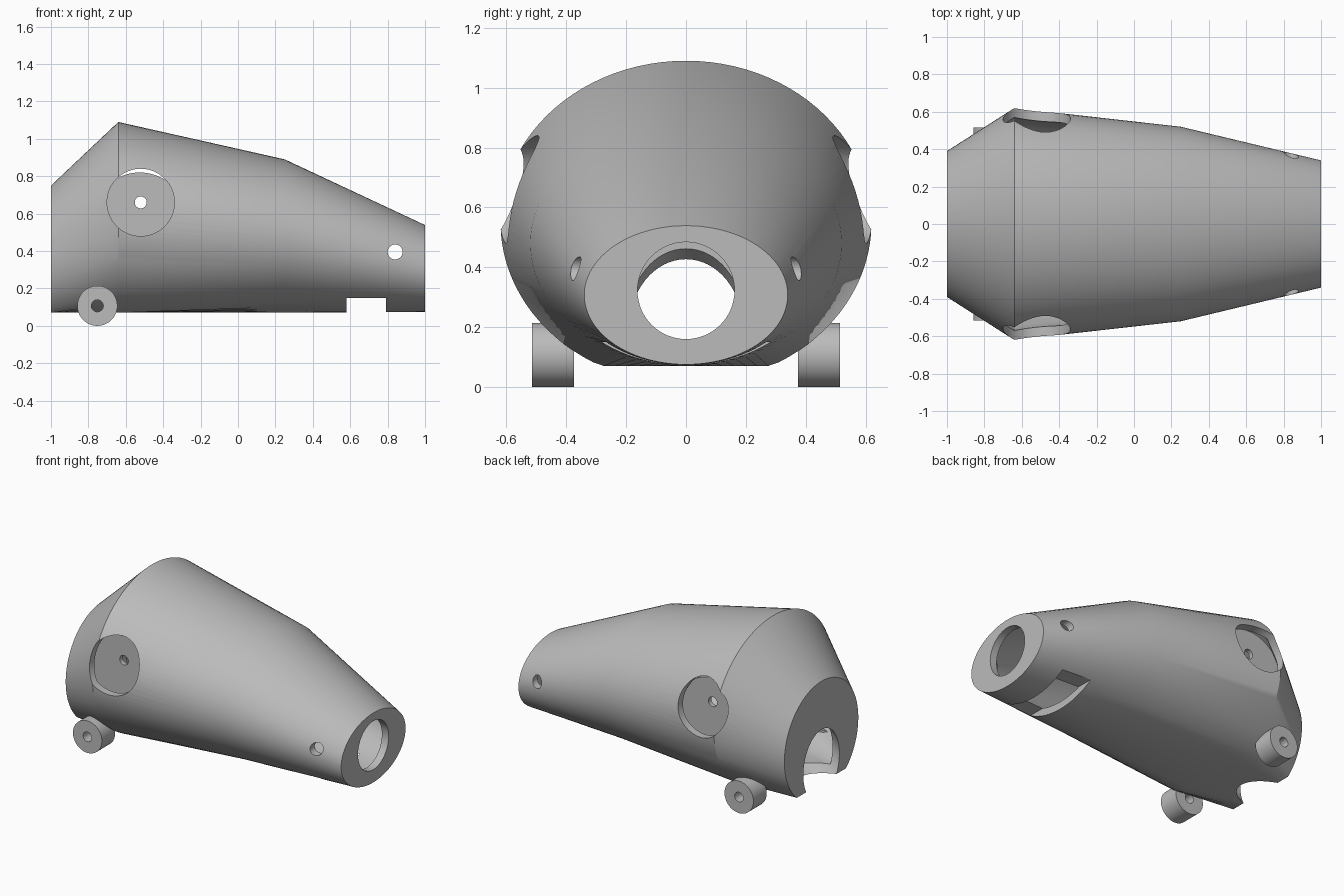
import bpy, bmesh, math
from mathutils import Vector

cube = bpy.data.objects.get("Cube")
if cube:
    bpy.data.objects.remove(cube, do_unlink=True)

grey = bpy.data.materials.new("plain grey")
grey.use_nodes = True
GREY = (0.5, 0.5, 0.5, 1)
grey.diffuse_color = GREY
grey.node_tree.nodes["Principled BSDF"].inputs["Base Color"].default_value = GREY


def finish(bm, name):
    bmesh.ops.recalc_face_normals(bm, faces=bm.faces)
    mesh = bpy.data.meshes.new(name)
    bm.to_mesh(mesh)
    bm.free()
    obj = bpy.data.objects.new(name, mesh)
    bpy.context.collection.objects.link(obj)
    mesh.materials.append(grey)
    return obj


def loft(name, sections, floor, inset=0.0, sides=96):
    """Elliptical rings along x, flattened underneath at the floor height."""
    bm = bmesh.new()
    rings = []
    for x, centre, half_height, half_width in sections:
        ring = []
        for i in range(sides):
            a = math.tau * i / sides
            z = centre + (half_height - inset) * math.sin(a)
            ring.append(bm.verts.new((x, (half_width - inset) * math.cos(a), max(z, floor))))
        rings.append(ring)
    for r, s in zip(rings, rings[1:]):
        for i in range(sides):
            j = (i + 1) % sides
            bm.faces.new((r[i], r[j], s[j], s[i]))
    bm.faces.new(rings[0])
    bm.faces.new(rings[-1])
    return finish(bm, name)


def cylinder(name, start, end, radius, sides=64):
    start, end = Vector(start), Vector(end)
    axis = end - start
    bm = bmesh.new()
    bmesh.ops.create_cone(bm, cap_ends=True, segments=sides, radius1=radius,
                          radius2=radius, depth=axis.length)
    bm.transform(axis.to_track_quat("Z", "Y").to_matrix().to_4x4())
    bmesh.ops.translate(bm, vec=(start + end) / 2, verts=bm.verts)
    return finish(bm, name)


def box(name, low, high):
    bm = bmesh.new()
    bmesh.ops.create_cube(bm, size=1)
    for v in bm.verts:
        v.co = [lo if c < 0 else hi for c, lo, hi in zip(v.co, low, high)]
    return finish(bm, name)


def cut(obj, cutters):
    """Subtract the cutters, then bake the result and remove them."""
    for c in cutters:
        c.hide_render = True
        mod = obj.modifiers.new("cut", "BOOLEAN")
        mod.operation, mod.solver, mod.object = "DIFFERENCE", "EXACT", c
    bpy.context.view_layer.update()
    baked = bpy.data.meshes.new_from_object(
        obj.evaluated_get(bpy.context.evaluated_depsgraph_get()))
    obj.modifiers.clear()
    obj.data = baked
    obj.data.materials.clear()
    obj.data.materials.append(grey)
    for poly in obj.data.polygons:
        poly.material_index = 0
    for c in cutters:
        bpy.data.objects.remove(c, do_unlink=True)
    bpy.ops.object.select_all(action="DESELECT")
    obj.select_set(True)
    bpy.context.view_layer.objects.active = obj
    bpy.ops.object.shade_smooth_by_angle(angle=math.radians(25))


# Hollow tapered body: x, centre height, half height, half width
outer = [(-1, 0.36, 0.39, 0.39), (-0.64, 0.55, 0.54, 0.62),
         (0.25, 0.48, 0.41, 0.52), (1, 0.307, 0.232, 0.34)]
inner = [(-0.95, 0.386, 0.41, 0.42)] + outer[1:3] + [(0.95, 0.32, 0.245, 0.352)]
body = loft("body_shell", outer, 0.07)
openings = [
    loft("cavity", inner, 0.12, inset=0.05),
    cylinder("nose_opening", (0.85, 0, 0.322), (1.1, 0, 0.322), 0.162),
    cylinder("rear_arch", (-1.2, 0, 0.055), (-0.75, 0, 0.37), 0.19),
    box("mouth_slot", (0.58, -0.6, -0.1), (0.79, 0.6, 0.15)),
]
for s in (-1, 1):
    openings.append(cylinder("eye_opening", (-0.52, s * 0.3, 0.66), (-0.52, s * 0.8, 0.66), 0.18))
    openings.append(cylinder("nostril", (0.84, s * 0.25, 0.395), (0.84, s * 0.6, 0.395), 0.04, 32))
cut(body, openings)

for side, s in (("right", -1), ("left", 1)):
    # Eye backing disc with a pin hole
    disc = cylinder(side + "_eye_disc", (-0.525, s * 0.43, 0.57), (-0.525, s * 0.46, 0.57), 0.25)
    cut(disc, [cylinder("pin_hole", (-0.52, s * 0.3, 0.66), (-0.52, s * 0.6, 0.66), 0.032, 32)])
    # Wheel with axle bore
    wheel = cylinder(side + "_wheel", (-0.752, s * 0.375, 0.107), (-0.752, s * 0.515, 0.107), 0.107)
    cut(wheel, [cylinder("axle_bore", (-0.752, s * 0.3, 0.107), (-0.752, s * 0.6, 0.107), 0.032, 32)])
